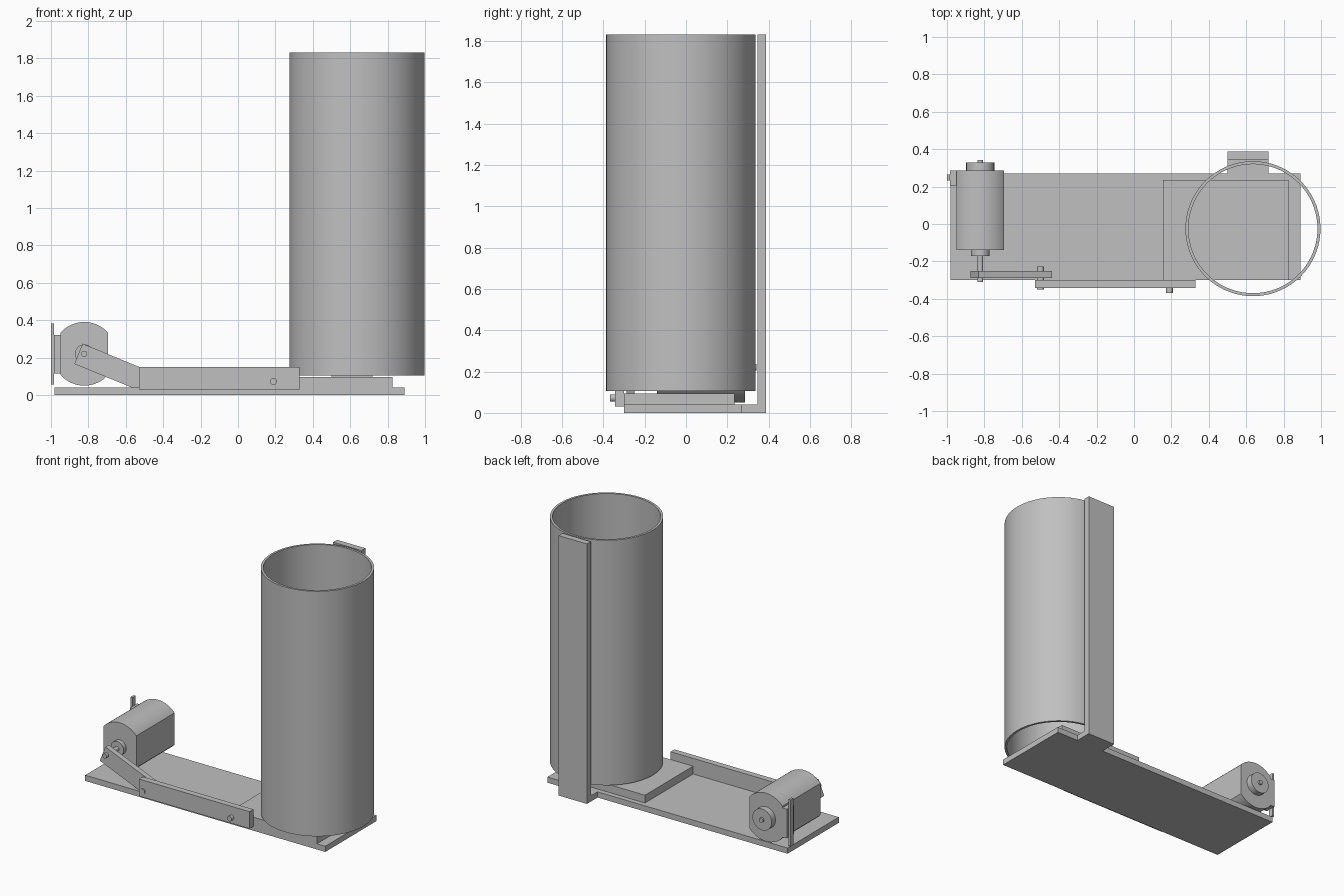
import bpy, bmesh, math
from mathutils import Matrix, Vector

if "Cube" in bpy.data.objects:
    bpy.data.objects.remove(bpy.data.objects["Cube"], do_unlink=True)

GREY = (0.527, 0.527, 0.527, 1)
mat = bpy.data.materials.new("light_grey")
mat.use_nodes = True
mat.diffuse_color = GREY
mat.node_tree.nodes["Principled BSDF"].inputs["Base Color"].default_value = GREY


def finish(name, bm, smooth=False):
    bmesh.ops.recalc_face_normals(bm, faces=bm.faces)
    mesh = bpy.data.meshes.new(name)
    bm.to_mesh(mesh)
    bm.free()
    mesh.materials.append(mat)
    ob = bpy.data.objects.new(name, mesh)
    bpy.context.collection.objects.link(ob)
    if smooth:
        bpy.ops.object.select_all(action='DESELECT')
        ob.select_set(True)
        bpy.context.view_layer.objects.active = ob
        bpy.ops.object.shade_smooth_by_angle(angle=math.radians(30))
    return ob


def box(name, x, y, z):
    """Box from (min, max) pairs."""
    bm = bmesh.new()
    size = [b - a for a, b in (x, y, z)]
    mid = Vector([(a + b) / 2 for a, b in (x, y, z)])
    bmesh.ops.create_cube(bm, size=1, matrix=Matrix.Translation(mid) @ Matrix.Diagonal((*size, 1)))
    return finish(name, bm)


def extrude_y(name, points, y0, y1, smooth=False):
    """Prism from an x-z outline, running along y."""
    bm = bmesh.new()
    face = bm.faces.new([bm.verts.new((x, y0, z)) for x, z in points])
    new = bmesh.ops.extrude_face_region(bm, geom=[face])["geom"]
    moved = [v for v in new if isinstance(v, bmesh.types.BMVert)]
    bmesh.ops.translate(bm, verts=moved, vec=(0, y1 - y0, 0))
    return finish(name, bm, smooth)


def rod(name, x, z, r, y0, y1, n=32):
    ring = [(x + r * math.cos(math.tau * i / n), z + r * math.sin(math.tau * i / n)) for i in range(n)]
    return extrude_y(name, ring, y0, y1, True)


# Base, rear tab and upright
box("base_plate", (-0.98, 0.89), (-0.30, 0.27), (0, 0.04))
box("base_tab", (0.5, 0.72), (0.27, 0.345), (0, 0.04))
box("upright_plate", (0.5, 0.72), (0.345, 0.388), (0, 1.83))

# Sliding plate and connecting bar
box("sliding_plate", (0.155, 0.825), (-0.30, 0.235), (0.04, 0.095))
box("connecting_bar", (-0.53, 0.33), (-0.343, -0.30), (0.03, 0.15))

# Open tube, lathed from its wall section
bm = bmesh.new()
N = 72
R_OUT, R_IN, LOW, HIGH = 0.361, 0.345, 0.105, 1.83
section = [(R_OUT, LOW), (R_OUT, HIGH), (R_IN, HIGH), (R_IN, LOW)]
rings = []
for i in range(N):
    a = math.tau * i / N
    rings.append([bm.verts.new((0.636 + r * math.cos(a), -0.025 + r * math.sin(a), z)) for r, z in section])
for i in range(N):
    p, q = rings[i], rings[(i + 1) % N]
    for j in range(4):
        k = (j + 1) % 4
        bm.faces.new((p[j], q[j], q[k], p[k]))
finish("tube", bm, True)

# Motor body: round top and bottom with flat sides
MX, MZ, R, HALF = -0.822, 0.22, 0.17, 0.128
start = math.acos(HALF / R)
sweep = math.pi - 2 * start
arc = [start + sweep * i / 20 for i in range(21)]
outline = [(MX + R * math.cos(a), MZ + R * math.sin(a)) for a in arc + [a + math.pi for a in arc]]
extrude_y("motor_body", outline, -0.14, 0.285, True)
rod("motor_front_boss", MX, MZ, 0.05, -0.17, -0.14)
rod("motor_rear_boss", MX, MZ, 0.075, 0.285, 0.328)
rod("motor_shaft", MX, MZ, 0.016, -0.31, 0.341)

# Electrical terminal on the motor side
box("terminal_block", (-0.985, -0.95), (0.205, 0.285), (0.115, 0.32))
box("terminal_strip", (-1.0, -0.983), (0.232, 0.265), (0.055, 0.382))

# Tilted crank arm
along = Vector((0.925, -0.38)).normalized()
across = Vector((-along.y, along.x)) * 0.0585
p = Vector((-0.853, 0.22))
q = p + along * 0.425
extrude_y("crank_arm", [p + across, q + across, q - across, p - across], -0.288, -0.25)

# Pivot pins
rod("crank_pin", -0.50, 0.072, 0.018, -0.35, -0.228)
rod("slider_pin", 0.19, 0.072, 0.018, -0.368, -0.29)
